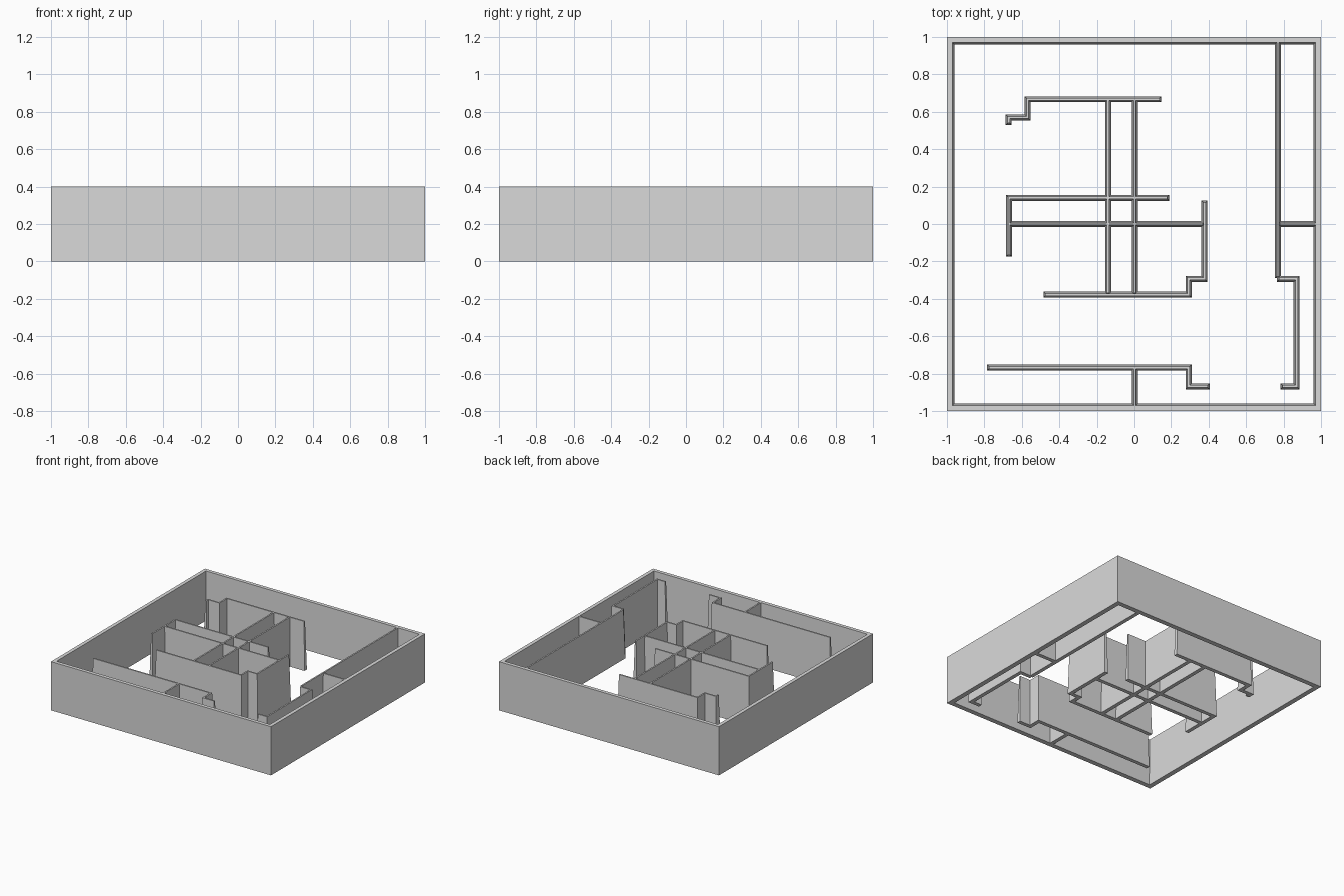
import bpy
import bmesh
from mathutils import Vector

HEIGHT = 0.4
FOOT, CREST = 0.016, 0.006      # half thickness at the foot and at the top

if "Cube" in bpy.data.objects:
    bpy.data.objects.remove(bpy.data.objects["Cube"])

grey = bpy.data.materials.new("plain grey")
grey.use_nodes = True
colour = (0.7, 0.7, 0.7, 1)
grey.diffuse_color = colour
grey.node_tree.nodes["Principled BSDF"].inputs["Base Color"].default_value = colour


def finish(name, bm):
    bmesh.ops.recalc_face_normals(bm, faces=bm.faces)
    mesh = bpy.data.meshes.new(name)
    bm.to_mesh(mesh)
    bm.free()
    mesh.materials.append(grey)
    bpy.context.collection.objects.link(bpy.data.objects.new(name, mesh))


def bridge(bm, a, b):
    n = len(a)
    for i in range(n):
        j = (i + 1) % n
        bm.faces.new((a[i], a[j], b[j], b[i]))


def outline(path, half, shorten):
    """Closed outline around a path, with mitred corners."""
    pts = [Vector(p) for p in path]
    dirs = [(b - a).normalized() for a, b in zip(pts, pts[1:])]
    pts[0] += dirs[0] * shorten
    pts[-1] -= dirs[-1] * shorten
    left, right = [], []
    for i, p in enumerate(pts):
        before, after = dirs[max(i - 1, 0)], dirs[min(i, len(dirs) - 1)]
        n1, n2 = Vector((-before.y, before.x)), Vector((-after.y, after.x))
        mitre = (n1 + n2) / (1 + n1.dot(n2)) * half
        left.append(p + mitre)
        right.append(p - mitre)
    return left + right[::-1]


def wall(name, path):
    """Wall along a path, drafted so that it narrows upward."""
    bm = bmesh.new()
    foot = [bm.verts.new((p.x, p.y, 0)) for p in outline(path, FOOT, 0)]
    crest = [bm.verts.new((p.x, p.y, HEIGHT))
             for p in outline(path, CREST, FOOT - CREST)]
    bridge(bm, foot, crest)
    n = len(path)
    for ring in (foot, crest):
        for i in range(n - 1):
            bm.faces.new((ring[i], ring[i + 1], ring[-2 - i], ring[-1 - i]))
    finish(name, bm)


# Square outer frame, upright outside and drafted inside
bm = bmesh.new()
rings = []
for size, z in ((1, 0), (1, HEIGHT), (0.97, HEIGHT), (0.96, 0)):
    rings.append([bm.verts.new((x * size, y * size, z))
                  for x, y in ((-1, -1), (1, -1), (1, 1), (-1, 1))])
for i in range(4):
    bridge(bm, rings[i], rings[(i + 1) % 4])
finish("outer_frame", bm)

# Central block of walls
wall("back_stepped_wall", [(-0.67, 0.53), (-0.67, 0.57), (-0.57, 0.57),
                           (-0.57, 0.667), (0.148, 0.667)])
wall("middle_hooked_wall", [(0.19, 0.14), (-0.668, 0.14), (-0.668, -0.175)])
wall("middle_cross_wall", [(-0.672, 0), (0.38, 0)])
wall("front_stepped_wall", [(0.378, 0.125), (0.378, -0.293), (0.293, -0.293),
                            (0.293, -0.378), (-0.485, -0.378)])
for name, x in (("right_long_wall", -0.14), ("left_long_wall", 0.003)):
    wall(name, [(x, 0.67), (x, -0.38)])

# Front run and its link to the frame
wall("front_run", [(-0.785, -0.768), (0.293, -0.768), (0.293, -0.868),
                   (0.405, -0.868)])
wall("front_run_link", [(0.003, -0.766), (0.003, -0.985)])

# Side run and its link to the frame
wall("side_run", [(0.77, 0.985), (0.77, -0.29)])
wall("side_run_link", [(0.77, 0), (0.985, 0)])
wall("side_hooked_wall", [(0.765, -0.293), (0.87, -0.293), (0.87, -0.868),
                          (0.783, -0.868)])
